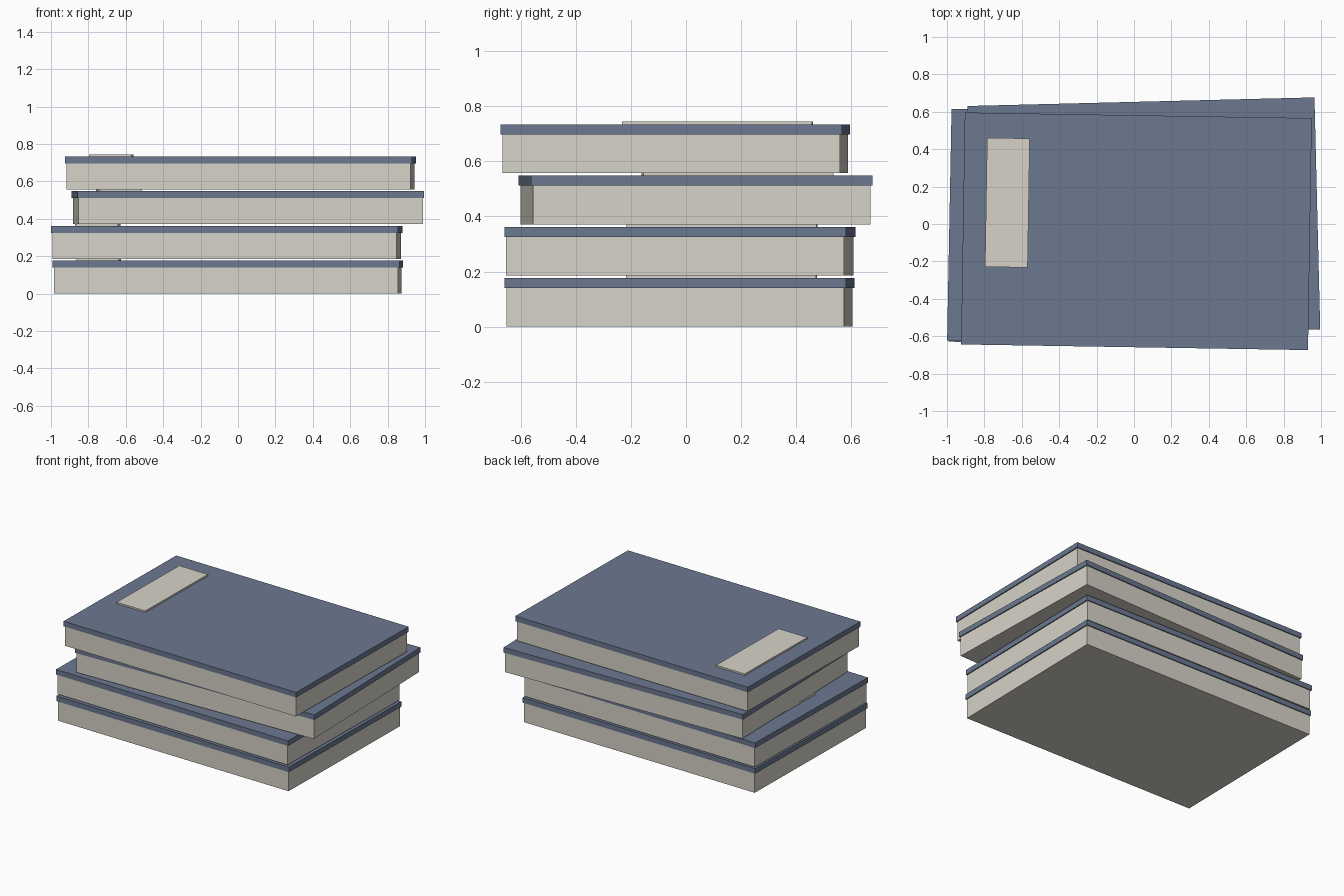
import bpy
from math import radians
from mathutils import Matrix

if "Cube" in bpy.data.objects:
    bpy.data.objects.remove(bpy.data.objects["Cube"])


def material(name, rgb):
    m = bpy.data.materials.new(name)
    m.diffuse_color = (*rgb, 1)
    m.use_nodes = True
    m.node_tree.nodes["Principled BSDF"].inputs["Base Color"].default_value = m.diffuse_color
    return m


blue = material("blue_cover", (0.15, 0.19, 0.28))
cream = material("cream_paper", (0.68, 0.65, 0.58))


def slab(name, x, y, z0, z1, sx, sy, angle, mat):
    """Flat box between two heights, turned about its own centre."""
    bpy.ops.mesh.primitive_cube_add(size=1)
    ob = bpy.context.object
    ob.name = name
    ob.data.transform(Matrix.Diagonal((sx, sy, z1 - z0, 1)))
    ob.location = (x, y, (z0 + z1) / 2)
    ob.rotation_euler[2] = radians(angle)
    ob.data.materials.append(mat)


# Four loosely stacked boxes: centre x, centre y, turn in degrees
stack = [(-0.055, -0.024, -0.92), (-0.06, -0.022, -1.1),
         (0.053, 0.034, 1.42), (0.013, -0.039, -0.93)]
for i, (x, y, a) in enumerate(stack):
    z = i * 0.1857
    n = i + 1
    slab(f"box_body_{n}", x, y, z, z + 0.142, 1.84, 1.226, a, cream)
    slab(f"box_lid_{n}", x, y, z + 0.140, z + 0.1765, 1.855, 1.24, a, blue)
    slab(f"box_label_{n}", x - 0.69, y + 0.153, z + 0.1745, z + 0.188,
         0.228, 0.69, a, cream)
